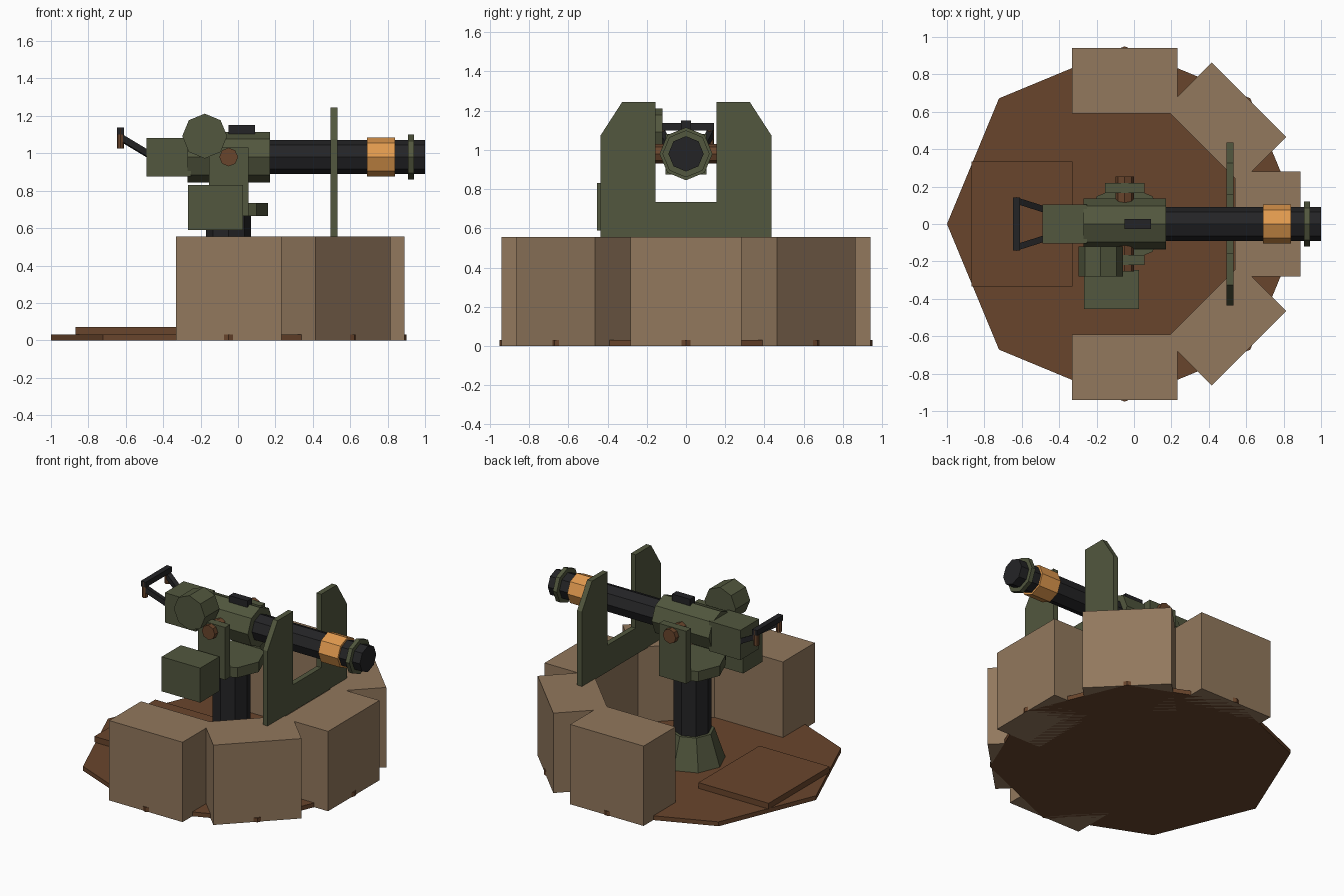
import bpy, bmesh, math
from mathutils import Matrix, Vector

if "Cube" in bpy.data.objects:
    bpy.data.objects.remove(bpy.data.objects["Cube"])


def material(name, r, g, b):
    lin = lambda c: ((c / 255 + 0.055) / 1.055) ** 2.4
    m = bpy.data.materials.new(name)
    m.diffuse_color = (lin(r), lin(g), lin(b), 1)
    m.use_nodes = True
    m.node_tree.nodes["Principled BSDF"].inputs["Base Color"].default_value = m.diffuse_color
    return m


WOOD = material("brown_wood", 105, 69, 44)
BAG = material("sand_tan", 146, 120, 93)
GREEN = material("olive_green", 82, 87, 62)
BLACK = material("gun_black", 36, 36, 38)
BRASS = material("brass_orange", 224, 153, 78)


def finish(name, bm, mat):
    bmesh.ops.recalc_face_normals(bm, faces=bm.faces)
    me = bpy.data.meshes.new(name)
    bm.to_mesh(me)
    bm.free()
    me.materials.append(mat)
    ob = bpy.data.objects.new(name, me)
    bpy.context.collection.objects.link(ob)
    return ob


def box(name, mat, x, y, z, matrix=Matrix()):
    """Box from (min, max) ranges, optionally transformed."""
    bm = bmesh.new()
    size = [b - a for a, b in (x, y, z)]
    mid = [(a + b) / 2 for a, b in (x, y, z)]
    bmesh.ops.create_cube(bm, size=1, matrix=matrix @ Matrix.Translation(mid) @ Matrix.Diagonal((*size, 1)))
    return finish(name, bm, mat)


def prism(name, mat, start, end, r1, r2=None, sides=8, spin=0):
    """Eight-sided cylinder or cone between two points."""
    a, b = Vector(start), Vector(end)
    d = b - a
    rot = d.to_track_quat('Z', 'Y').to_matrix().to_4x4()
    bm = bmesh.new()
    bmesh.ops.create_cone(bm, cap_ends=True, segments=sides, radius1=r1,
                          radius2=r1 if r2 is None else r2, depth=d.length,
                          matrix=Matrix.Translation((a + b) / 2) @ rot @ Matrix.Rotation(spin, 4, 'Z'))
    return finish(name, bm, mat)


CX = -0.05    # turning axis
GZ = 0.98     # barrel height

# Floor and loading step
prism("floor_platform", WOOD, (CX, 0, 0), (CX, 0, 0.03), 0.95)
box("floor_step", WOOD, (-0.87, -0.33), (-0.335, 0.335), (0.03, 0.07))

# Ring of five protective blocks
for i in range(-2, 3):
    turn = Matrix.Translation((CX, 0, 0)) @ Matrix.Rotation(i * math.pi / 4, 4, 'Z')
    box(f"sandbag_block_{i + 3}", BAG, (0.59, 0.94), (-0.282, 0.282), (0, 0.555), turn)

# Pedestal
prism("pedestal_foot", GREEN, (CX, 0, 0.03), (CX, 0, 0.24), 0.21, 0.14)
prism("pedestal_column", BLACK, (CX, 0, 0.2), (CX, 0, 0.67), 0.12)
prism("yoke_base", GREEN, (CX, 0, 0.665), (CX, 0, 0.735), 0.21)

# Yoke arms and pivot pin
for side, s in (("left", 1), ("right", -1)):
    box(f"yoke_arm_{side}", GREEN, (-0.155, 0.055), tuple(sorted((0.165 * s, 0.22 * s))), (0.665, 1.03))
prism("pivot_pin", WOOD, (CX, -0.255, GZ), (CX, 0.255, GZ), 0.05)

# Gun body and barrel
prism("receiver", GREEN, (-0.27, 0, GZ), (0.17, 0, GZ), 0.135)
box("breech_block", GREEN, (-0.49, -0.25), (-0.104, 0.104), (0.875, 1.082))
box("top_sight", BLACK, (-0.05, 0.09), (-0.026, 0.026), (1.09, 1.15))
prism("barrel", BLACK, (0.15, 0, GZ), (1.0, 0, GZ), 0.09)
prism("barrel_band", BRASS, (0.69, 0, GZ), (0.84, 0, GZ), 0.105)
prism("muzzle_ring", GREEN, (0.91, 0, GZ), (0.94, 0, GZ), 0.12)

# Drum magazine and ammunition box on the front side
prism("drum_magazine", GREEN, (-0.178, -0.28, 1.092), (-0.178, -0.12, 1.092), 0.12)
box("ammunition_box", GREEN, (-0.268, 0.028), (-0.455, -0.245), (0.59, 0.83))

# Rear handles
for side, s in (("left", 1), ("right", -1)):
    prism(f"handle_bar_{side}", BLACK, (-0.47, 0.075 * s, 0.99), (-0.628, 0.125 * s, 1.085), 0.024,
          sides=4, spin=math.pi / 4)
    prism(f"handle_grip_{side}", WOOD, (-0.628, 0.125 * s, 1.025), (-0.628, 0.125 * s, 1.135), 0.019)
box("handle_crossbar", BLACK, (-0.647, -0.609), (-0.143, 0.143), (1.1, 1.137))

# U-shaped gun shield, extruded from a mirrored profile
half = [(0.435, 0.55), (0.435, 1.075), (0.325, 1.245), (0.155, 1.245), (0.155, 0.735)]
outline = half + [(-y, z) for y, z in reversed(half)]
bm = bmesh.new()
face = bm.faces.new([bm.verts.new((0.495, y, z)) for y, z in outline])
ext = bmesh.ops.extrude_face_region(bm, geom=[face], use_keep_orig=True)
bmesh.ops.translate(bm, vec=(0.037, 0, 0), verts=[v for v in ext["geom"] if isinstance(v, bmesh.types.BMVert)])
finish("gun_shield", bm, GREEN)
